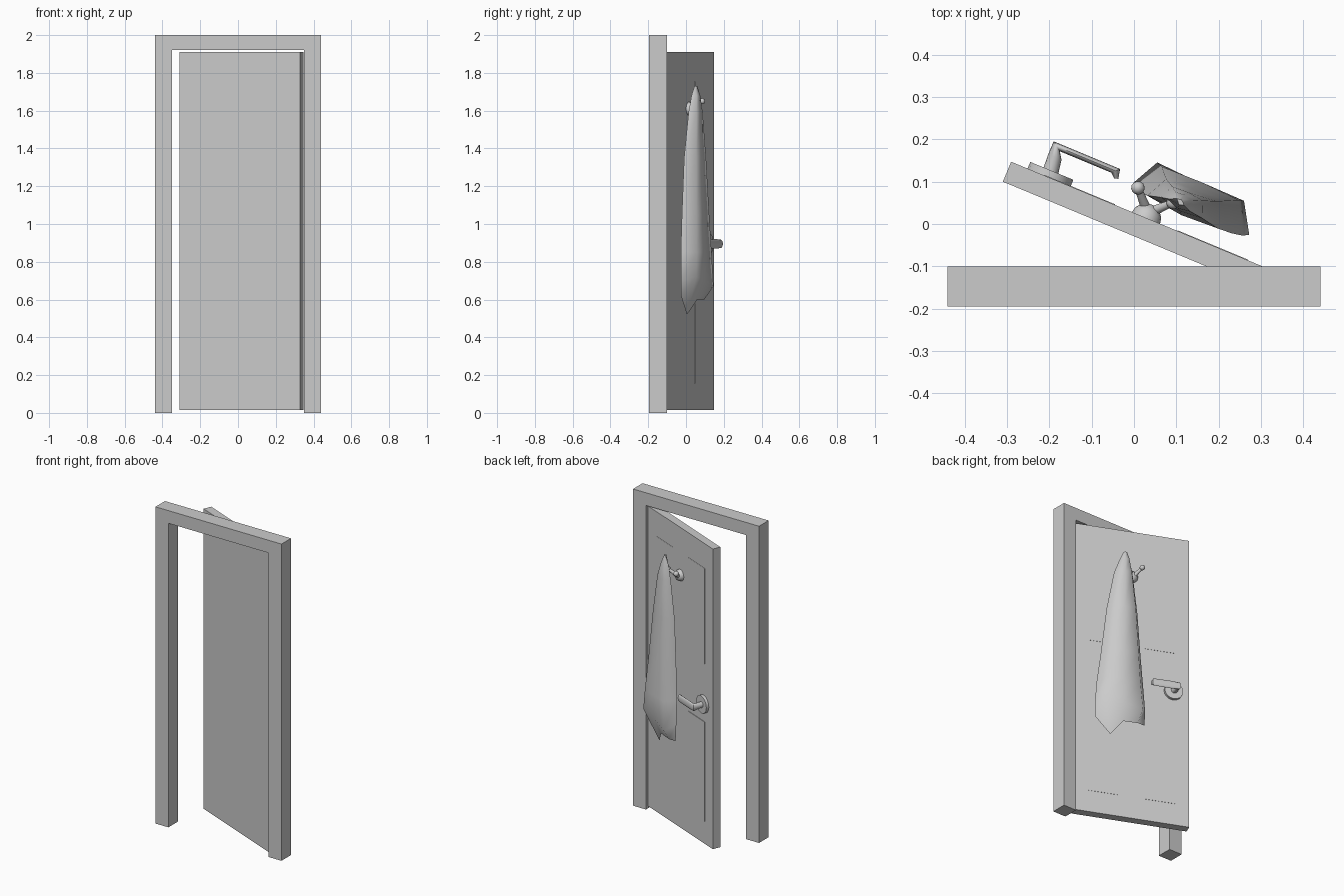
import bpy, bmesh, math
from mathutils import Matrix, Vector

if "Cube" in bpy.data.objects:
    bpy.data.objects.remove(bpy.data.objects["Cube"])

# door space: x along the door from its free edge, y out of its back face, z up
DOOR = Matrix.Translation((-0.29, 0.147, 0)) @ Matrix.Rotation(math.radians(-22.6), 4, 'Z')
SIDES = 16


def finish(name, bm, matrix, smooth=None):
    bmesh.ops.recalc_face_normals(bm, faces=bm.faces)
    me = bpy.data.meshes.new(name)
    bm.to_mesh(me)
    bm.free()
    ob = bpy.data.objects.new(name, me)
    bpy.context.collection.objects.link(ob)
    ob.matrix_world = matrix
    if smooth:
        bpy.ops.object.select_all(action='DESELECT')
        bpy.context.view_layer.objects.active = ob
        ob.select_set(True)
        bpy.ops.object.shade_smooth_by_angle(angle=math.radians(smooth))
    return ob


def box(name, lo, hi, matrix=DOOR):
    bm = bmesh.new()
    bmesh.ops.create_cube(bm, size=1)
    for v in bm.verts:
        v.co = [l + (c + 0.5) * (h - l) for l, h, c in zip(lo, hi, v.co)]
    return finish(name, bm, matrix)


def loft(name, rings, smooth=40, matrix=DOOR):
    bm = bmesh.new()
    rows = [[bm.verts.new(p) for p in r] for r in rings]
    for a, b in zip(rows, rows[1:]):
        for i in range(len(a)):
            j = (i + 1) % len(a)
            bm.faces.new((a[i], a[j], b[j], b[i]))
    bm.faces.new(rows[0])
    bm.faces.new(rows[-1])
    return finish(name, bm, matrix, smooth)


def ellipse(c, u, v):
    c, u, v = Vector(c), Vector(u), Vector(v)
    return [c + u * math.cos(t) + v * math.sin(t)
            for t in (i * math.tau / SIDES for i in range(SIDES))]


def lathe(name, s, z, profile, smooth=40):
    loft(name, [ellipse((s, d, z), (r, 0, 0), (0, 0, r)) for r, d in profile], smooth)


# door frame
outline = [(-0.44, 0), (-0.44, 2), (0.44, 2), (0.44, 0),
           (0.35, 0), (0.35, 1.92), (-0.35, 1.92), (-0.35, 0)]
loft("door_frame", [[(x, y, z) for x, z in outline] for y in (-0.195, -0.1)],
     None, Matrix())

# door leaf and its four panels
box("door_leaf", (0, -0.051, 0.015), (0.69, 0, 1.91))
for s in (0.085, 0.425):
    for n, z0, z1 in (("lower", 0.155, 0.785), ("upper", 1.15, 1.755)):
        box(n + "_panel", (s, -0.002, z0), (s + 0.18, 0.0015, z1))

# handle: round plate and bent lever (inner s,d, outer s,d, half height)
lathe("handle_plate", 0.097, 0.895, [(0.055, 0), (0.055, 0.017)])
lever = [(0.114, 0.015, 0.076, 0.015, 0.018), (0.108, 0.05, 0.074, 0.05, 0.018),
         (0.0965, 0.067, 0.074, 0.083, 0.022), (0.14, 0.067, 0.14, 0.083, 0.025),
         (0.228, 0.067, 0.244, 0.083, 0.023), (0.24, 0.057, 0.249, 0.06, 0.012)]
loft("handle_lever", [ellipse(((a + c) / 2, (b + d) / 2, 0.895),
                              ((a - c) / 2, (b - d) / 2, 0), (0, 0, h))
                      for a, b, c, d, h in lever], 50)

# coat hook: dome with two knobbed prongs
HS, HZ = 0.345, 1.61
lathe("hook_dome", HS, HZ,
      [(0.036 * math.cos(t), 0.034 * math.sin(t)) for t in (0, 0.4, 0.8, 1.2, 1.5)], 60)
for side in (-1, 1):
    a, b = Vector((HS + side * 0.008, 0.02, HZ)), Vector((HS + side * 0.045, 0.058, 1.65))
    axis = (b - a).normalized()
    u = axis.orthogonal().normalized()
    v = axis.cross(u)
    loft("hook_prong", [ellipse(a, u * 0.012, v * 0.012), ellipse(b, u * 0.008, v * 0.008)])
    bm = bmesh.new()
    bmesh.ops.create_uvsphere(bm, u_segments=12, v_segments=8, radius=0.016,
                              matrix=Matrix.Translation(b))
    finish("hook_knob", bm, DOOR, 60)

# hanging garment: rings from the hook down (z, s range, d range), then the hem
rings = [[(s, d, z) for s, d in
          ((s0, d0 + 0.012), (s0 + (s1 - s0) * 0.14, d1), ((s0 + s1) / 2, d1 + 0.002),
           (s1 - (s1 - s0) * 0.15, d1 - 0.003), (s1, d0 + 0.004), ((s0 + s1) / 2, d0))]
         for z, s0, s1, d0, d1 in
         ((1.73, 0.395, 0.415, 0.058, 0.07), (1.68, 0.377, 0.436, 0.05, 0.083),
          (1.59, 0.358, 0.468, 0.046, 0.092), (1.35, 0.328, 0.51, 0.038, 0.103),
          (1.05, 0.308, 0.545, 0.04, 0.116), (0.85, 0.294, 0.572, 0.045, 0.126))]
rings.append([(0.286, 0.066, 0.7), (0.319, 0.131, 0.67), (0.43, 0.125, 0.7),
              (0.543, 0.126, 0.72), (0.585, 0.057, 0.7), (0.43, 0.05, 0.74)])
rings.append([(0.29, 0.068, 0.6), (0.335, 0.085, 0.6), (0.423, 0.082, 0.6),
              (0.49, 0.05, 0.52), (0.583, 0.055, 0.62), (0.43, 0.05, 0.69)])
loft("hanging_garment", rings, 65)
